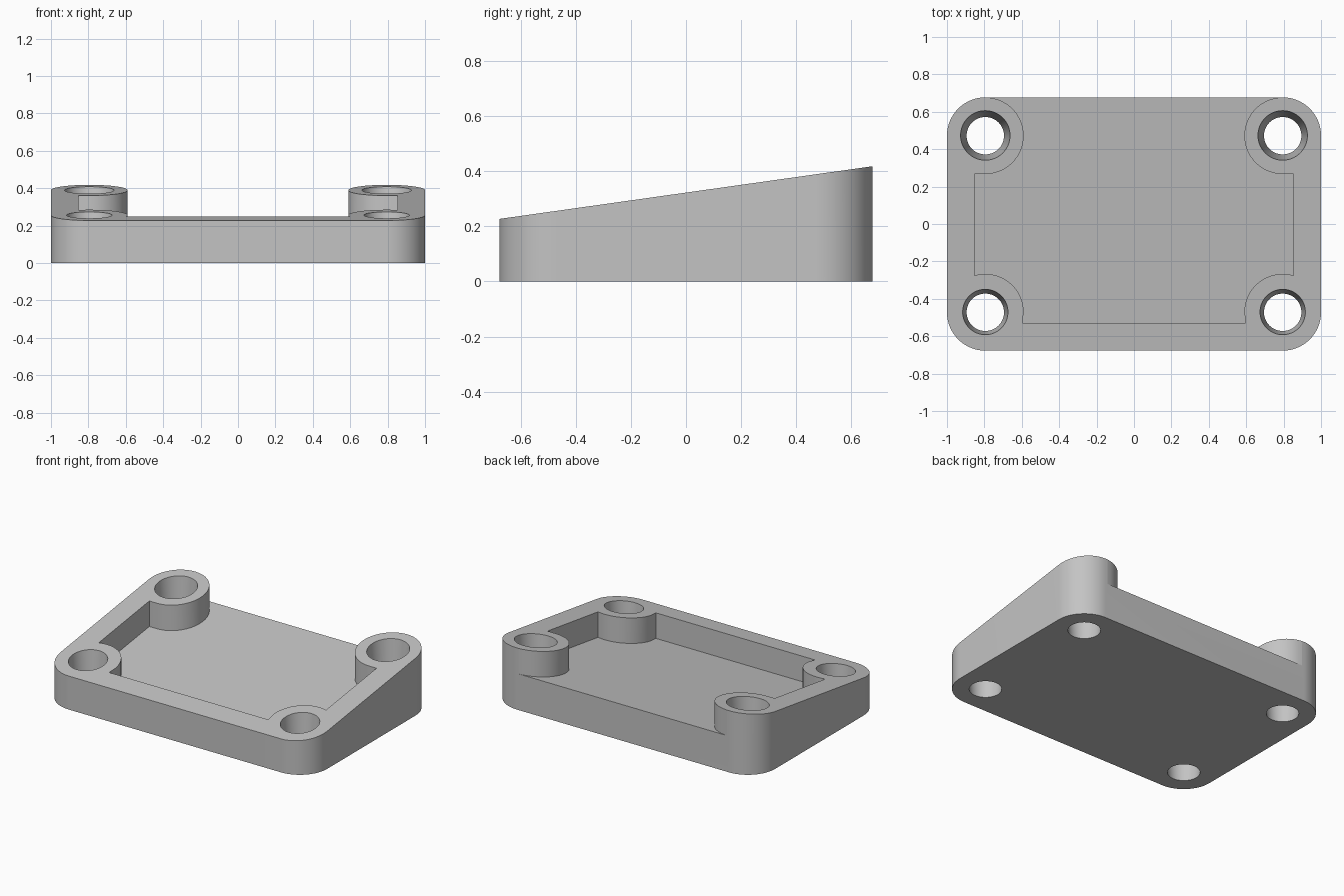
import bpy, bmesh
from math import sin, cos, radians

cube = bpy.data.objects.get("Cube")
if cube:
    bpy.data.objects.remove(cube, do_unlink=True)

HALF_X, HALF_Y = 1.0, 0.677       # footprint
R = 0.205                         # corner and boss radius
CX, CY = HALF_X - R, HALF_Y - R   # boss centres
WALL = 0.148
DEPTH = 0.173                     # pocket depth below the sloped top
LOW, HIGH = 0.227, 0.418

grey = bpy.data.materials.new("light_grey")
colour = (0.55, 0.55, 0.55, 1)
grey.use_nodes = True
grey.diffuse_color = colour
grey.node_tree.nodes["Principled BSDF"].inputs["Base Color"].default_value = colour


def top_z(y):
    return LOW + (HIGH - LOW) * (y + HALF_Y) / (2 * HALF_Y)


def arc(cx, cy, start, end, steps=24):
    angles = [radians(start + (end - start) * i / steps) for i in range(steps + 1)]
    return [(cx + R * cos(a), cy + R * sin(a)) for a in angles]


def prism(name, outline, bottom, top):
    """Solid over an outline, between two height rules of y."""
    bm = bmesh.new()
    low = [bm.verts.new((x, y, bottom(y))) for x, y in outline]
    high = [bm.verts.new((x, y, top(y))) for x, y in outline]
    bm.faces.new(low[::-1])
    bm.faces.new(high)
    n = len(outline)
    for i in range(n):
        j = (i + 1) % n
        bm.faces.new((low[i], low[j], high[j], high[i]))
    bmesh.ops.recalc_face_normals(bm, faces=bm.faces)
    return finish(name, bm)


def finish(name, bm):
    mesh = bpy.data.meshes.new(name)
    bm.to_mesh(mesh)
    bm.free()
    mesh.materials.append(grey)
    ob = bpy.data.objects.new(name, mesh)
    bpy.context.collection.objects.link(ob)
    return ob


def cut(target, cutter):
    cutter.hide_render = True
    mod = target.modifiers.new("cut", 'BOOLEAN')
    mod.operation = 'DIFFERENCE'
    mod.solver = 'EXACT'
    mod.object = cutter
    bpy.context.view_layer.objects.active = target
    bpy.ops.object.modifier_apply(modifier=mod.name)
    bpy.data.objects.remove(cutter, do_unlink=True)


# Wedge body with rounded corners
outline = (arc(CX, CY, 0, 90) + arc(-CX, CY, 90, 180)
           + arc(-CX, -CY, 180, 270) + arc(CX, -CY, 270, 360))
body = prism("wedge_plate", outline, lambda y: 0, top_z)

# Sloped pocket, open at the back, running around the four corner bosses
inner_x = HALF_X - WALL
front_y = -HALF_Y + WALL
right_half = [(CX + R * cos(radians(345)) - 2 * R * cos(radians(15)), front_y)]
right_half += arc(CX, -CY, 180, 74)
right_half += [(inner_x, -CY + R - 0.009), (inner_x, CY - R)]
right_half += arc(CX, CY, 270, 94)
right_half += [(right_half[-1][0], HALF_Y + 0.1)]
left_half = [(-x, y) for x, y in reversed(right_half)]
pocket = prism("pocket_cutter", right_half + left_half,
               lambda y: top_z(y) - DEPTH, lambda y: top_z(y) + 0.2)
cut(body, pocket)

# Tapered screw holes through the bosses
for sx in (-1, 1):
    for sy in (-1, 1):
        bm = bmesh.new()
        z0, z1, taper = -0.1, 0.6, 0.083
        bmesh.ops.create_cone(bm, cap_ends=True, segments=64,
                              radius1=0.1 + taper * z0, radius2=0.1 + taper * z1,
                              depth=z1 - z0)
        bmesh.ops.translate(bm, verts=bm.verts, vec=(sx * CX, sy * CY, (z0 + z1) / 2))
        cut(body, finish("hole_cutter", bm))

# Smooth curved walls, keep edges crisp
bpy.ops.object.select_all(action='DESELECT')
body.select_set(True)
bpy.context.view_layer.objects.active = body
bpy.ops.object.shade_smooth_by_angle(angle=radians(30))
